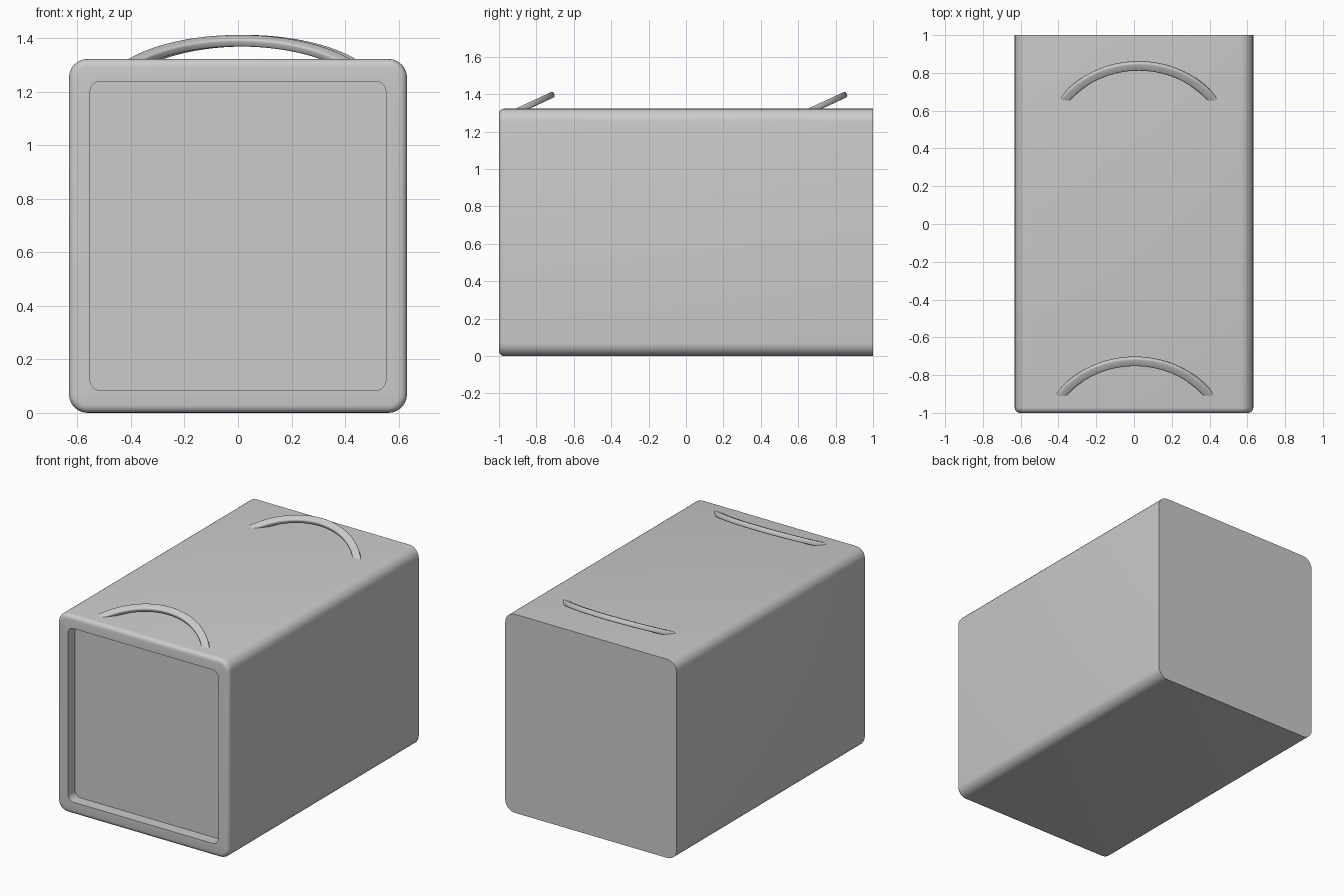
import bpy, bmesh, math
from mathutils import Vector

if "Cube" in bpy.data.objects:
    bpy.data.objects.remove(bpy.data.objects["Cube"])


def rounded_rect(hw, hh, r, seg):
    """Outline of a centred rounded rectangle, counter-clockwise."""
    pts = []
    for k, (sx, sy) in enumerate([(1, 1), (-1, 1), (-1, -1), (1, -1)]):
        for i in range(seg + 1):
            a = math.pi / 2 * (k + i / seg)
            pts.append((sx * (hw - r) + r * math.cos(a), sy * (hh - r) + r * math.sin(a)))
    return pts


def loft(name, rings):
    """Bridge equal-length rings of points and cap both ends."""
    bm = bmesh.new()
    loops = [[bm.verts.new(p) for p in ring] for ring in rings]
    n = len(loops[0])
    for a, b in zip(loops, loops[1:]):
        for i in range(n):
            bm.faces.new((a[i], a[(i + 1) % n], b[(i + 1) % n], b[i]))
    bm.faces.new(loops[0])
    bm.faces.new(loops[-1])
    bmesh.ops.recalc_face_normals(bm, faces=bm.faces)
    mesh = bpy.data.meshes.new(name)
    bm.to_mesh(mesh)
    bm.free()
    ob = bpy.data.objects.new(name, mesh)
    bpy.context.collection.objects.link(ob)
    bpy.ops.object.select_all(action='DESELECT')
    ob.select_set(True)
    bpy.context.view_layer.objects.active = ob
    bpy.ops.object.shade_smooth_by_angle(angle=math.radians(35))
    return ob


# Case: flat back, softened front rim, recessed front panel
W, H, R, E = 0.632, 0.6615, 0.07, 0.028


def case_ring(y, hw, hh, r):
    return [(x, y, z + H) for x, z in rounded_rect(hw, hh, r, 6)]


rings = [case_ring(1.0, W, H, R)]
for i in range(5):
    a = math.pi / 2 * i / 4
    inset = E * (1 - math.cos(a))
    rings.append(case_ring(-1 + E * (1 - math.sin(a)), W - inset, H - inset, R - inset))
rings.append(case_ring(-1.0, 0.553, 0.578, 0.04))
rings.append(case_ring(-0.925, 0.553, 0.578, 0.04))
loft("case", rings)


# Two leaning arched handles, ends sunk into the top
def handle(name, cx, apex_y):
    tilt, rad, half, steps = math.radians(25), 0.49, math.radians(61), 40
    up = Vector((0, math.cos(tilt), math.sin(tilt)))
    nrm = Vector((0, -math.sin(tilt), math.cos(tilt)))
    side = Vector((1, 0, 0))
    centre = Vector((cx, apex_y, 1.391)) - up * rad
    section = rounded_rect(0.024, 0.016, 0.009, 3)
    arc = []
    for i in range(steps + 1):
        a = -half + 2 * half * i / steps
        out = side * math.sin(a) + up * math.cos(a)
        arc.append([centre + out * (rad + u) + nrm * v for u, v in section])
    loft(name, arc)


handle("front_handle", 0.005, -0.727)
handle("back_handle", 0.025, 0.837)
